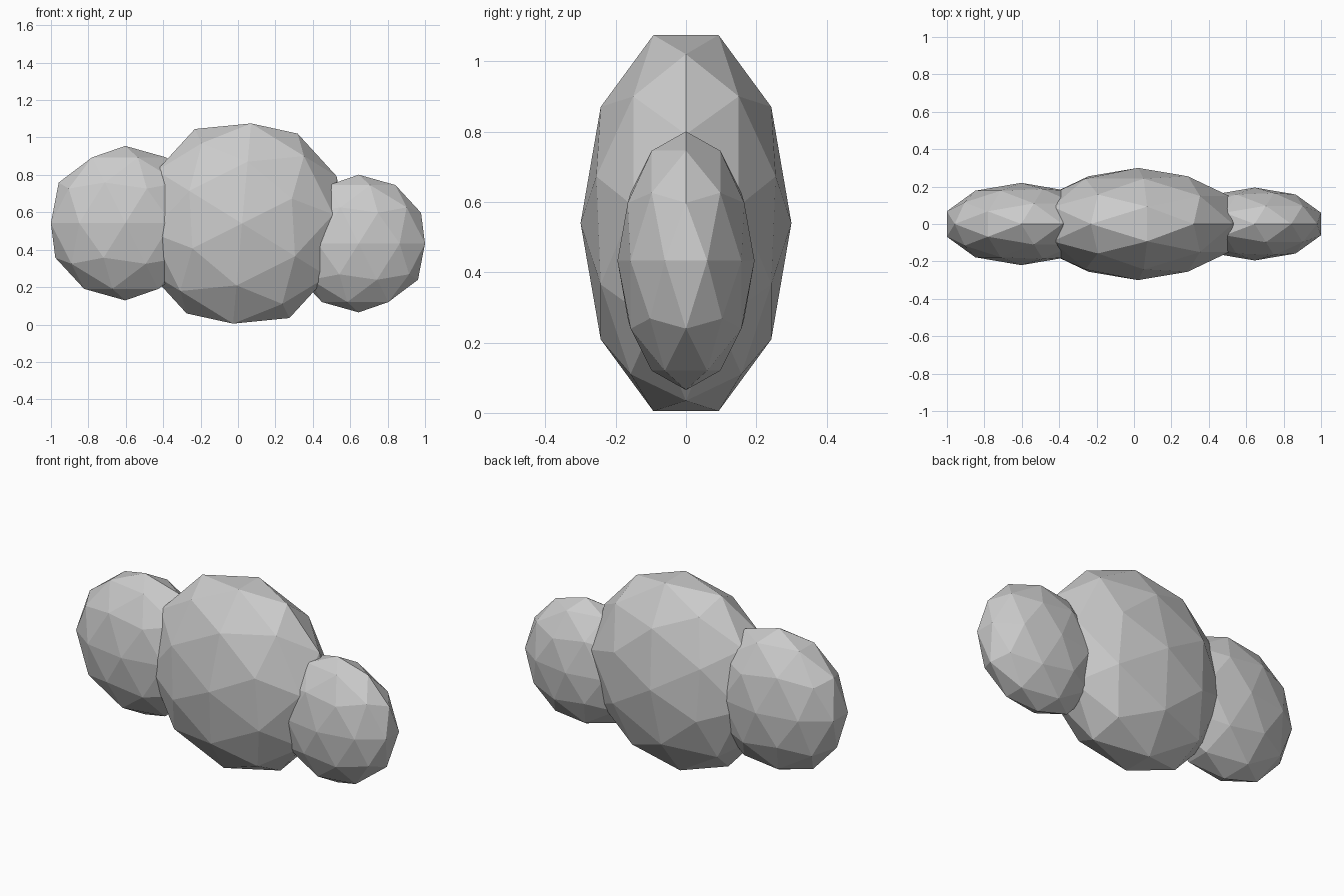
import bpy
from math import radians

if "Cube" in bpy.data.objects:
    bpy.data.objects.remove(bpy.data.objects["Cube"])


def lobe(name, centre, radii, tilt=0.0):
    """Flat-faceted, flattened ball, optionally rolled about the depth axis."""
    bpy.ops.mesh.primitive_ico_sphere_add(
        subdivisions=2, radius=1, location=centre, rotation=(0, radians(tilt), 0))
    ob = bpy.context.object
    ob.name = ob.data.name = name
    ob.scale = radii
    bpy.ops.object.shade_flat()
    return ob


# Large middle puff, rolled clockwise as seen from the front
lobe("middle_puff", (0.022, 0, 0.54), (0.565, 0.30, 0.565), 31.7)

# Smaller puffs either side
lobe("left_puff", (-0.603, 0, 0.542), (0.418, 0.22, 0.413))
lobe("right_puff", (0.645, 0, 0.433), (0.373, 0.195, 0.368))
